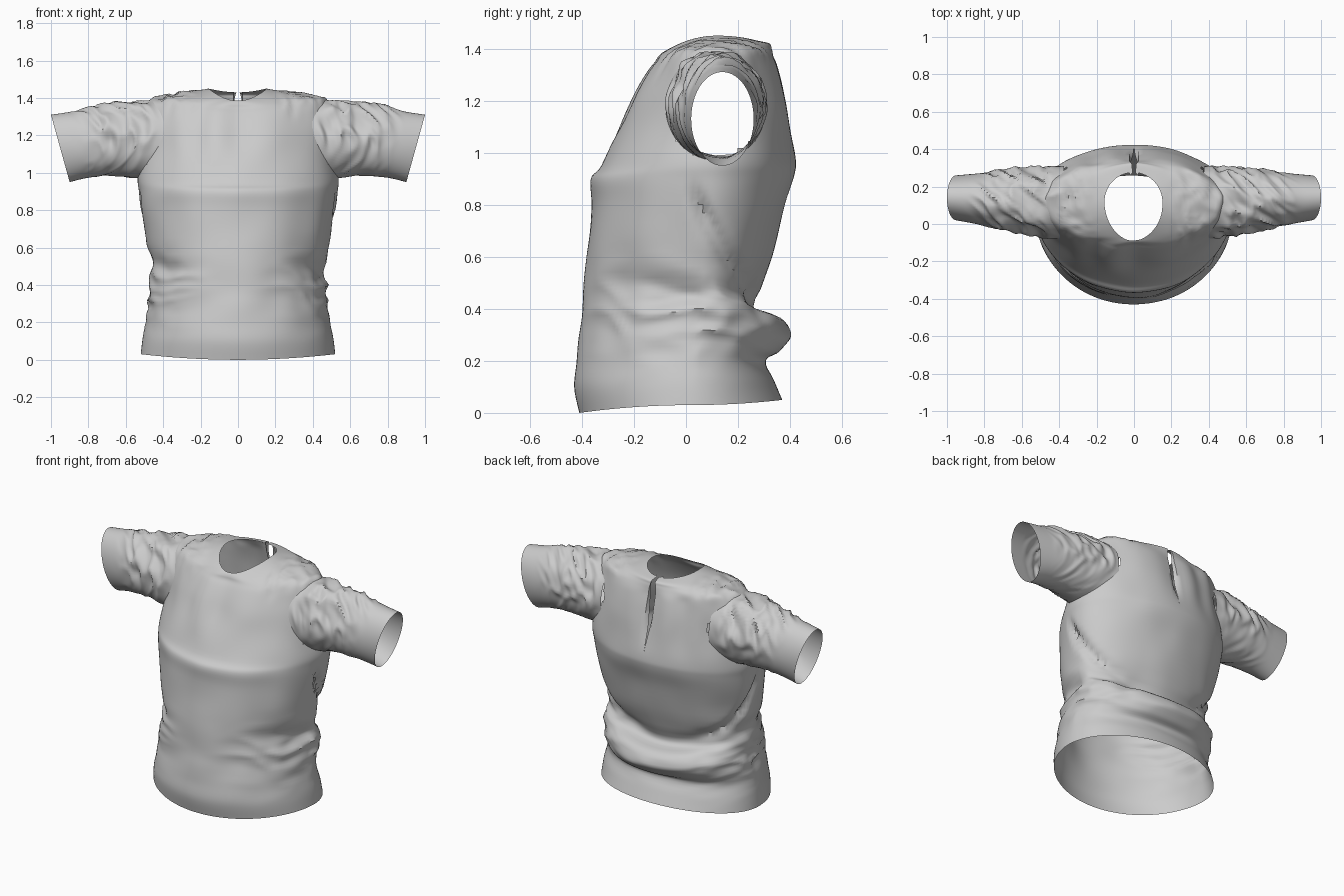
import bpy, bmesh
from math import sin, cos, pi, exp, radians
from mathutils import Vector, noise
from mathutils.bvhtree import BVHTree

cube = bpy.data.objects.get("Cube")
if cube:
    bpy.data.objects.remove(cube, do_unlink=True)

# One plain cloth colour
cloth = bpy.data.materials.new("light_grey_cloth")
cloth.use_nodes = True
cloth.diffuse_color = (0.6, 0.6, 0.6, 1)
cloth.node_tree.nodes["Principled BSDF"].inputs["Base Color"].default_value = (0.6, 0.6, 0.6, 1)

COLUMNS, STEPS = 128, 5
ARM_Y, ARM_Z, ARM_RY, ARM_RZ = 0.115, 1.18, 0.195, 0.21


def bump(value, centre, width):
    return exp(-((value - centre) / width) ** 2)


def ramp(value, low, high):
    t = min(max((value - low) / (high - low), 0), 1)
    return t * t * (3 - 2 * t)


def folds(p):
    """Crumpled cloth: ridged noise with a warped domain."""
    q = p + 0.35 * noise.noise_vector(p * 0.8)
    return 0.6 - 1.6 * abs(noise.noise(q)) + 0.3 * noise.noise(q * 2.3)


def grid_mesh(rows):
    """Skin a list of equally long point rows with quads."""
    bm = bmesh.new()
    verts = [[bm.verts.new(p) for p in row] for row in rows]
    for low, high in zip(verts, verts[1:]):
        for i in range(len(low) - 1):
            bm.faces.new((low[i], low[i + 1], high[i + 1], high[i]))
    bmesh.ops.remove_doubles(bm, verts=bm.verts, dist=0.0002)
    bmesh.ops.recalc_face_normals(bm, faces=bm.faces)
    return bm


def add_object(name, bm):
    mesh = bpy.data.meshes.new(name)
    bm.to_mesh(mesh)
    bm.free()
    mesh.materials.append(cloth)
    obj = bpy.data.objects.new(name, mesh)
    bpy.context.collection.objects.link(obj)
    bpy.ops.object.select_all(action="DESELECT")
    obj.select_set(True)
    bpy.context.view_layer.objects.active = obj
    bpy.ops.object.shade_smooth_by_angle(angle=radians(50))


def spline(a, b, c, d, t):
    """Catmull-Rom blend of four rings."""
    return [0.5 * (2 * q + (r - p) * t + (2 * p - 5 * q + 4 * r - s) * t * t
                   + (3 * q - p - 3 * r + s) * t ** 3)
            for p, q, r, s in zip(a, b, c, d)]


# Torso rings from hem to neck:
# half width, front y, back y, side z, front z, back z
RINGS = [
    (.52, -.41, .37, .03, 0, .05),
    (.51, -.43, .34, .11, .1, .12),
    (.49, -.42, .305, .2, .2, .2),
    (.475, -.41, .36, .29, .29, .235),
    (.465, -.4, .4, .36, .36, .295),
    (.455, -.395, .36, .43, .43, .365),
    (.45, -.39, .27, .5, .5, .41),
    (.49, -.38, .33, .62, .62, .6),
    (.52, -.365, .38, .8, .8, .8),
    (.53, -.365, .415, .9, .9, .92),
    (.535, -.325, .42, .97, .95, .98),
    (.515, -.255, .405, 1.1, 1.1, 1.1),
    (.51, -.195, .375, 1.24, 1.22, 1.24),
    (.49, -.145, .35, 1.34, 1.31, 1.34),
    (.455, -.12, .34, 1.395, 1.345, 1.375),
    (.35, -.11, .333, 1.415, 1.365, 1.4),
    (.25, -.1, .325, 1.432, 1.378, 1.42),
    (.155, -.09, .28, 1.45, 1.385, 1.43),
]


def torso_point(ring, i):
    hw, front, back, z_side, z_front, z_back = ring
    angle = pi / 2 + 2 * pi * i / COLUMNS
    c, s = cos(angle), sin(angle)
    mid = 0.02 + 0.1 * ramp(z_side, 0, 1.3)
    y_end, z_end = (back, z_back) if s > 0 else (front, z_front)
    x = hw * c
    y = mid + (y_end - mid) * abs(s)
    z = z_side + (z_end - z_side) * s * s

    # Waist creases at the sides, with a diagonal one running down the back
    side = abs(c)
    d = 0.035 * folds(Vector((x * 3, y * 4, z * 9))) * bump(z, 0.4, 0.16) * side ** 2
    d -= 0.045 * bump(z, 0.88 - 1.7 * y, 0.05) * ramp(y, 0, 0.06) * ramp(0.34, y, 0.44)
    # Diagonal fold on the back and soft waves over the cloth
    if s > 0:
        d += 0.012 * folds(Vector((x * 2, 1, (z - 0.5 * x * x) * 14))) * bump(z, 0.33, 0.13)
    d += 0.008 * noise.noise(Vector((x * 5, y * 5, z * 5))) * ramp(z, 0.05, 0.3)
    # Pleats fanning down from the neck
    fan = ramp(z, 0.98, 1.2) * (1 - ramp(z, 1.33, 1.4)) * (1 - side)
    d += 0.012 * fan * cos(11 * angle + 1.5 * sin(3 * angle))
    p = Vector((x, y, z)) + Vector((c, s, 0)) * d
    # Crumpled shoulder tops
    top = ramp(abs(x), 0.17, 0.3) * ramp(z, 1.25, 1.36)
    p.z += 0.022 * top * folds(Vector((x * 13, y * 7, z * 5)))
    # Open slit in the back, below the neck
    if i in (0, COLUMNS):
        p.x = (-1 if i == 0 else 1) * 0.025 * ramp(z, 1.0, 1.45)
        p.y -= 0.02 * ramp(z, 1.0, 1.2)
    return p


# Torso: loft the rings, then cut the armholes
rings = [RINGS[0]] + RINGS + [RINGS[-1]]
rows = []
for k in range(len(RINGS) - 1):
    for step in range(STEPS):
        rows.append(spline(*rings[k:k + 4], step / STEPS))
rows.append(RINGS[-1])
torso = grid_mesh([[torso_point(r, i) for i in range(COLUMNS + 1)] for r in rows])
surface = BVHTree.FromBMesh(torso)


def in_armhole(p):
    inside = ((p.y - ARM_Y) / ARM_RY) ** 2 + ((p.z - ARM_Z) / ARM_RZ) ** 2 < 0.9
    return abs(p.x) > 0.33 and inside


holes = [f for f in torso.faces if in_armhole(f.calc_center_median())]
bmesh.ops.delete(torso, geom=holes, context="FACES")
add_object("torso", torso)


# Sleeves: from the seam on the torso out to a slanted cuff
def sleeve(name, sign, around=80, along=60):
    points = []
    for j in range(along + 1):
        t = j / along
        row = []
        for i in range(around + 1):
            a = 2 * pi * (i % around) / around
            c, s = cos(a), sin(a)
            y0, z0 = ARM_Y + ARM_RY * c, ARM_Z + ARM_RZ * s
            hit = surface.ray_cast(Vector((sign * 2, y0, z0)), Vector((-sign, 0, 0)))[0]
            x0 = min(max(abs(hit.x), 0.38), 0.54) if hit else 0.42
            root = Vector((x0 - 0.006, y0, z0))
            cuff = Vector((0.95 + 0.05 * s, 0.14 + 0.12 * c, 1.13 + 0.18 * s))
            p = root.lerp(cuff, t)
            p.z += 0.025 * sin(pi * t) * max(-s, 0)
            # Crumpled folds on the upper, inner part
            env = ramp(t, 0, 0.15) * (1 - ramp(t, 0.5, 0.85)) * (0.25 + 0.75 * ramp(s, -0.5, 0.4))
            fold = folds(Vector((p.x * sign * 12 + 2 * c, p.y * 7, p.z * 6)))
            p += Vector((0.3, c, s)) * 0.034 * env * fold
            row.append(Vector((p.x * sign, p.y, p.z)))
        points.append(row)
    add_object(name, grid_mesh(points))


sleeve("left_sleeve", 1)
sleeve("right_sleeve", -1)
